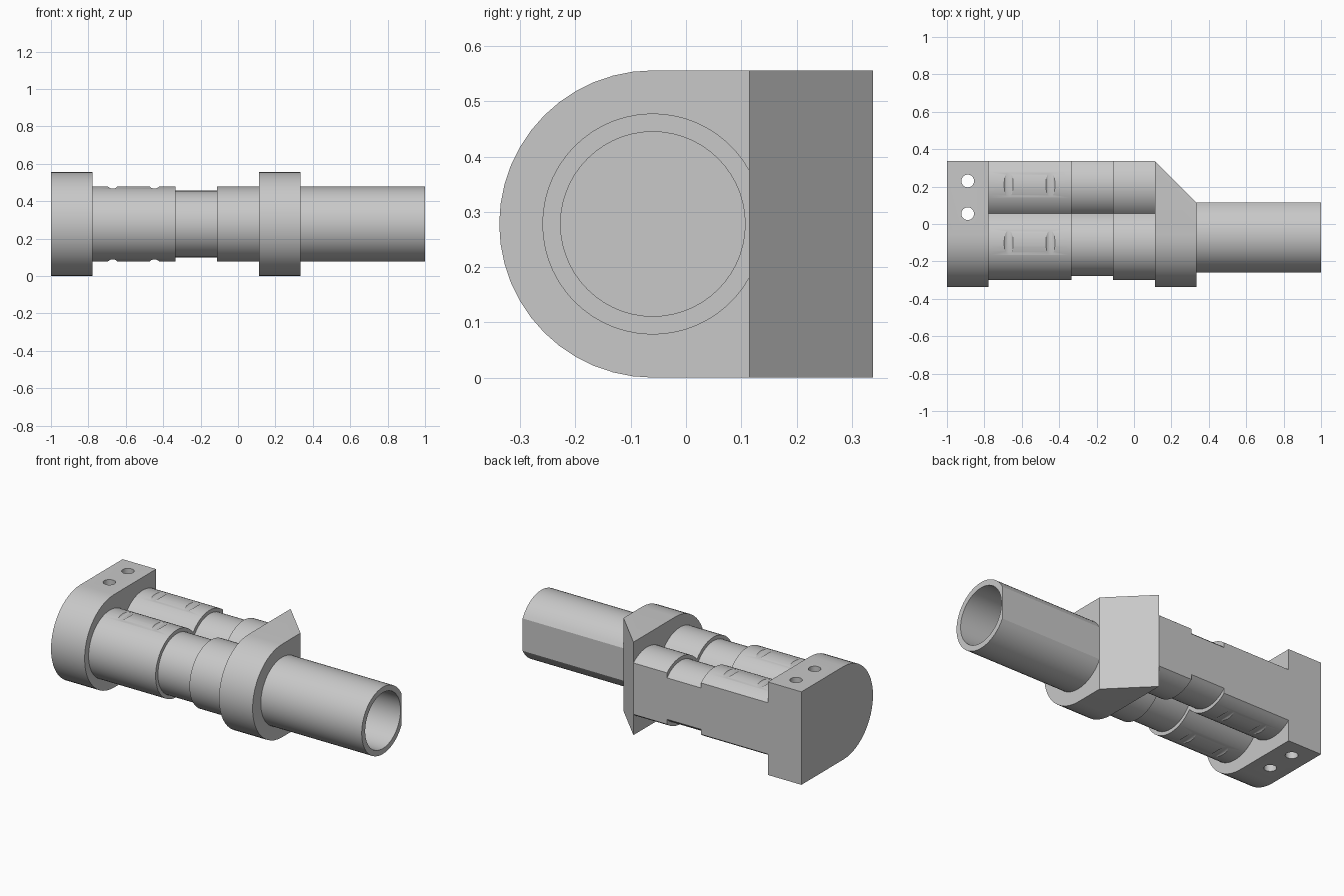
import bpy, bmesh
from math import pi, cos, sin, acos, radians
from mathutils import Vector

if "Cube" in bpy.data.objects:
    bpy.data.objects.remove(bpy.data.objects["Cube"], do_unlink=True)

MID = 0.278                 # height of the main axis
BACK = 0.338                # flat rear plane
AXIS = -0.06                # y of the barrel axis
FRONT_C, REAR_C = -0.1, 0.21  # y of the twin cylinder axes

grey = bpy.data.materials.new("plain grey")
grey.use_nodes = True
colour = (0.58, 0.58, 0.58, 1)
grey.diffuse_color = colour
grey.node_tree.nodes["Principled BSDF"].inputs["Base Color"].default_value = colour


def arc(cy, r, start, end, n):
    return [(cy + r * cos(a), MID + r * sin(a))
            for a in (start + (end - start) * i / n for i in range(n + 1))]


def prism(name, outline, x0, x1):
    """Extrude a (y, z) outline along x."""
    bm = bmesh.new()
    near = [bm.verts.new((x0, y, z)) for y, z in outline]
    far = [bm.verts.new((x1, y, z)) for y, z in outline]
    bm.faces.new(near)
    bm.faces.new(far)
    for i in range(len(near)):
        j = (i + 1) % len(near)
        bm.faces.new((near[i], near[j], far[j], far[i]))
    bmesh.ops.recalc_face_normals(bm, faces=bm.faces)
    mesh = bpy.data.meshes.new(name)
    bm.to_mesh(mesh)
    bm.free()
    mesh.materials.append(grey)
    obj = bpy.data.objects.new(name, mesh)
    bpy.context.collection.objects.link(obj)
    return obj


def activate(obj):
    bpy.ops.object.select_all(action='DESELECT')
    obj.select_set(True)
    bpy.context.view_layer.objects.active = obj


def drill(obj, centre, r, length, axis, sides=32):
    """Cut a round hole along the given axis."""
    bpy.ops.mesh.primitive_cylinder_add(vertices=sides, radius=r, depth=length, location=centre)
    cutter = bpy.context.object
    cutter.name = "hole_cutter"
    cutter.hide_render = True
    cutter.rotation_euler = Vector((0, 0, 1)).rotation_difference(Vector(axis)).to_euler()
    cutter.data.materials.append(grey)
    cut = obj.modifiers.new("hole", 'BOOLEAN')
    cut.operation = 'DIFFERENCE'
    cut.solver = 'EXACT'
    cut.object = cutter
    activate(obj)
    bpy.ops.object.modifier_apply(modifier=cut.name)
    bpy.data.objects.remove(cutter, do_unlink=True)


def twin_outline(r):
    """Two merged cylinders with the rear one cut flat."""
    v = acos((REAR_C - FRONT_C) / 2 / r)
    b = acos((BACK - REAR_C) / r)
    front = arc(FRONT_C, r, v, 2 * pi - v, 40)
    lower = arc(REAR_C, r, pi + v, 2 * pi - b, 18)
    upper = arc(REAR_C, r, b, pi - v, 18)
    return front + lower[1:] + upper[:-1]


d_outline = arc(AXIS, MID, pi / 2, 3 * pi / 2, 24) + [(BACK, 0), (BACK, 2 * MID)]

# End block with two vertical through holes
end_block = prism("end_block", d_outline, -1, -0.778)
for y in (0.055, 0.23):
    drill(end_block, (-0.889, y, MID), 0.034, 1, (0, 0, 1))

# Twin cylinder body: slotted, necked and plain sections
slotted = prism("slotted_section", twin_outline(0.2), -0.778, -0.335)
for x in (-0.67, -0.447):
    for side in (-1, 1):
        drill(slotted, (x, 0, MID + side * 0.222), 0.033, 2, (0, 1, 0))
neck = prism("necked_section", twin_outline(0.178), -0.335, -0.111)
plain = prism("plain_section", twin_outline(0.2), -0.111, 0.111)

# Collar with its rear side sloping in towards the barrel
collar = prism("collar", d_outline, 0.111, 0.333)
for v in collar.data.vertices:
    if v.co.x > 0.3 and v.co.y > 0.3:
        v.co.y = 0.115

# Hollow barrel with a flat rear side
flat = acos((0.115 - AXIS) / 0.2)
barrel = prism("barrel", arc(AXIS, 0.2, flat, 2 * pi - flat, 48), 0.333, 1)
drill(barrel, (0.84, AXIS, MID), 0.167, 1, (1, 0, 0), 56)

for part in (end_block, slotted, neck, plain, collar, barrel):
    activate(part)
    bpy.ops.object.shade_smooth_by_angle(angle=radians(25))
